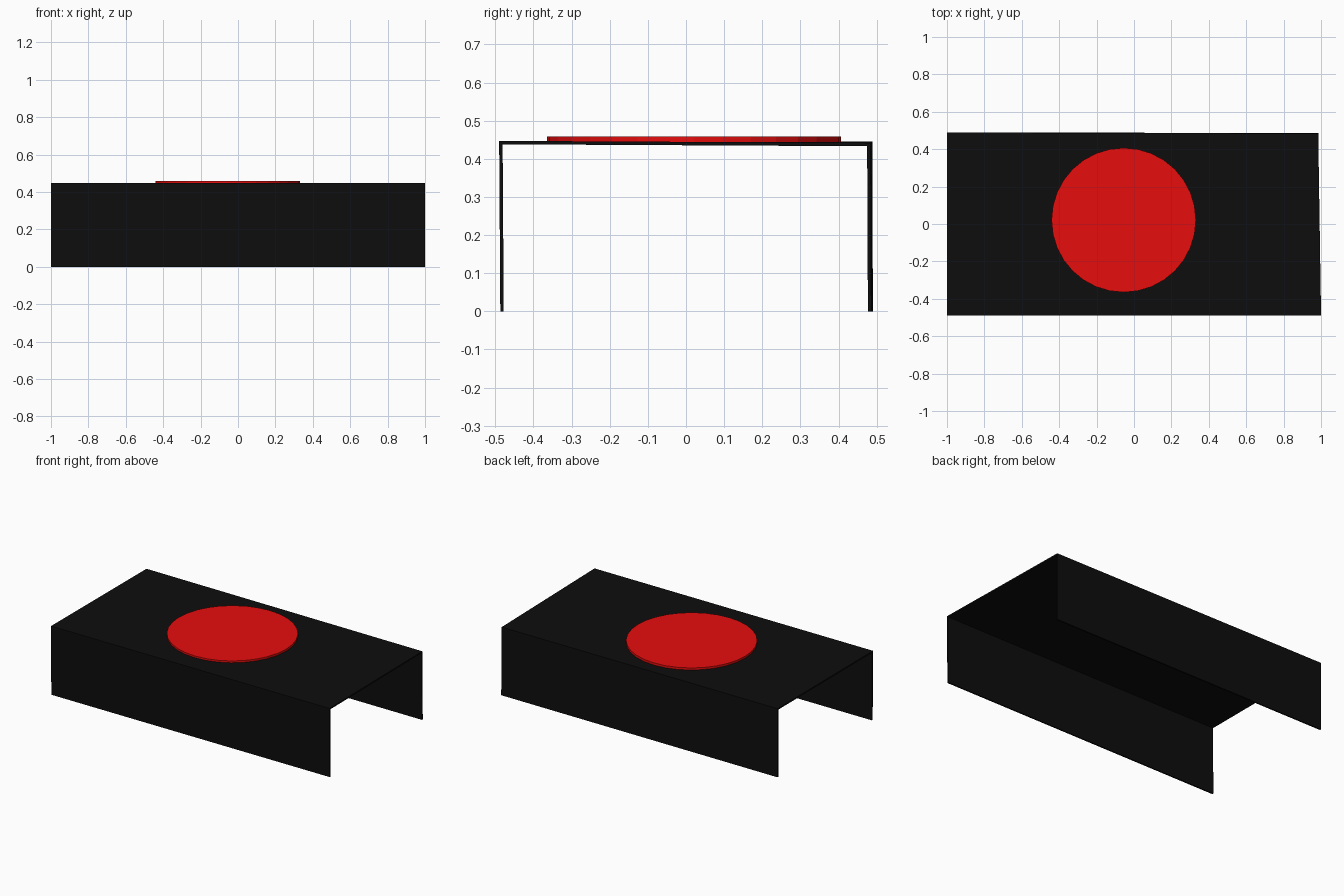
import bpy, bmesh

if "Cube" in bpy.data.objects:
    bpy.data.objects.remove(bpy.data.objects["Cube"])


def paint(obj, name, color):
    mat = bpy.data.materials.new(name)
    mat.diffuse_color = color
    mat.use_nodes = True
    mat.node_tree.nodes["Principled BSDF"].inputs["Base Color"].default_value = mat.diffuse_color
    obj.data.materials.append(mat)


# Cover: thin folded sheet, open at both ends, slightly out of square
left = [(-1, -.487, 0), (-1, -.49, .447), (-1, .489, .445), (-1, .49, 0)]
right = [(1, -.487, 0), (1, -.49, .447), (.985, .484, .442), (.987, .486, 0)]
bm = bmesh.new()
a = [bm.verts.new(p) for p in left]
b = [bm.verts.new(p) for p in right]
for i in range(3):
    bm.faces.new((a[i], b[i], b[i + 1], a[i + 1]))
mesh = bpy.data.meshes.new("cover")
bm.to_mesh(mesh)
bm.free()
cover = bpy.data.objects.new("cover", mesh)
bpy.context.collection.objects.link(cover)
sheet = cover.modifiers.new("thickness", 'SOLIDIFY')
sheet.thickness = .009
sheet.offset = -1  # grow inwards
sheet.use_even_offset = True
paint(cover, "black", (.004, .004, .004, 1))

# Flat round disc lying on the top
bpy.ops.mesh.primitive_cylinder_add(vertices=32, radius=.386, depth=.018,
                                    location=(-.055, .021, .449))
disc = bpy.context.object
disc.name = "top_disc"
paint(disc, "red", (.8, .004, .004, 1))
